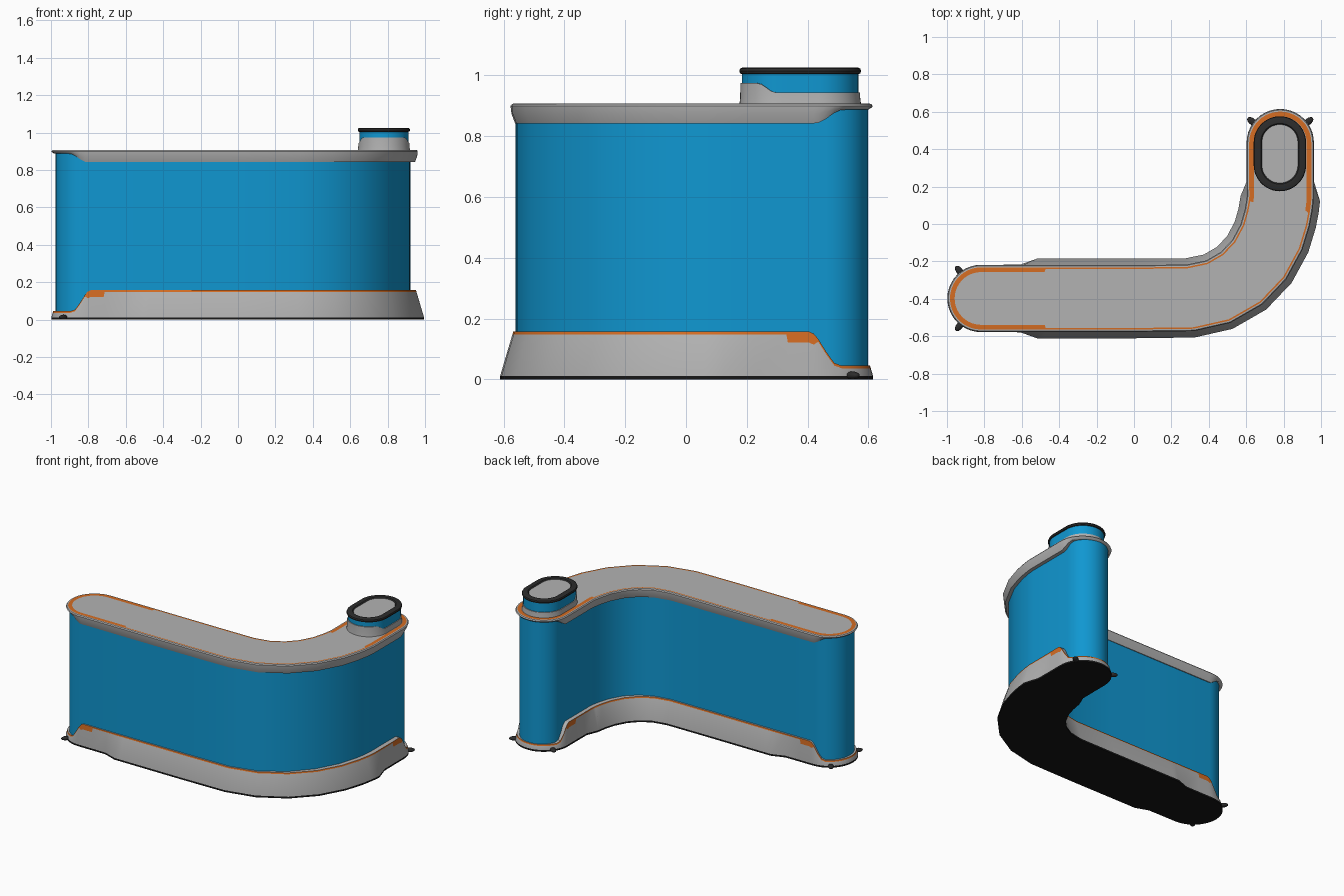
import bpy, bmesh, math
from mathutils import Vector

if "Cube" in bpy.data.objects:
    bpy.data.objects.remove(bpy.data.objects["Cube"])


def material(name, rgb):
    m = bpy.data.materials.new(name)
    m.diffuse_color = (*rgb, 1)
    m.use_nodes = True
    m.node_tree.nodes["Principled BSDF"].inputs["Base Color"].default_value = m.diffuse_color
    return m


GREY = material("light grey", (0.45, 0.45, 0.45))
BLUE = material("bright blue", (0.005, 0.31, 0.64))
ORANGE = material("orange trim", (0.66, 0.15, 0.016))
BLACK = material("black underside", (0.008, 0.008, 0.008))
DARK = material("dark rubber", (0.025, 0.025, 0.025))


def ramp(x, x0, x1, a, b):
    t = max(0, min(1, (x - x0) / (x1 - x0)))
    return a + (b - a) * t * t * (3 - 2 * t)


def stations(path, steps=20):
    """Walk round a path with rounded ends: (centre, direction, distance from end)."""
    pts = [Vector((x, y, 0)) for x, y in path]
    last = len(pts) - 1
    dist = [0]
    for a, b in zip(pts, pts[1:]):
        dist.append(dist[-1] + (b - a).length)
    right, tang = [], []
    for i in range(len(pts)):
        t = Vector()
        if i > 0:
            t += (pts[i] - pts[i - 1]).normalized()
        if i < last:
            t += (pts[i + 1] - pts[i]).normalized()
        t.normalize()
        tang.append(t)
        right.append(Vector((t.y, -t.x, 0)))
    out = []
    s = [min(d, dist[-1] - d) for d in dist]
    for sign, order in ((1, range(last + 1)), (-1, range(last, -1, -1))):
        for i in order:
            out.append((pts[i], right[i] * sign, s[i]))
        for k in range(1, steps):
            a = math.pi * k / steps
            n = (right[i] * math.cos(a) + tang[i] * math.sin(a)) * sign
            out.append((pts[i], n, -0.17 * math.sin(a)))
    return out


def loft(name, st, rings, bands, bottom, top):
    """Skin rings of (half width, height); each may be a number or a rule."""
    mats = []
    for m in bands + [bottom, top]:
        if m not in mats:
            mats.append(m)
    val = lambda f, q: f(*q) if callable(f) else f
    bm = bmesh.new()
    vs = []
    for h, z in rings:
        row = []
        for q in st:
            p = q[0] + q[1] * val(h, q)
            row.append(bm.verts.new((p.x, p.y, val(z, q))))
        vs.append(row)
    n = len(st)
    for j, m in enumerate(bands):
        for i in range(n):
            k = (i + 1) % n
            f = bm.faces.new((vs[j][i], vs[j][k], vs[j + 1][k], vs[j + 1][i]))
            f.material_index = mats.index(m)
    bm.faces.new(vs[0][::-1]).material_index = mats.index(bottom)
    bm.faces.new(vs[-1]).material_index = mats.index(top)
    me = bpy.data.meshes.new(name)
    bm.to_mesh(me)
    bm.free()
    for m in mats:
        me.materials.append(m)
    ob = bpy.data.objects.new(name, me)
    bpy.context.collection.objects.link(ob)
    bpy.context.view_layer.objects.active = ob
    bpy.ops.object.select_all(action='DESELECT')
    ob.select_set(True)
    bpy.ops.object.shade_smooth_by_angle(angle=math.radians(30))
    return ob


# Bent centre line shared by base, wall and cap
BEND = [(0.0, -0.398), (0.3, -0.395), (0.45, -0.362), (0.575, -0.29), (0.67, -0.19),
        (0.735, -0.07), (0.765, 0.03), (0.776, 0.09), (0.777, 0.095)]
END_S = [0, 0.015, 0.03, 0.1, 0.105, 0.21, 0.3]
START, FINISH = (-0.818, -0.398), (0.782, 0.435)
path = [(START[0] + d, START[1]) for d in END_S + [0.34, 0.346]] + BEND
path += [(FINISH[0], FINISH[1] - d) for d in reversed(END_S)]
outline = stations(path)

# Wall
wall_path = [(-0.815, -0.4), (-0.4, -0.4)] + BEND + [(0.78, 0.13), (0.78, 0.458)]
wall_half = lambda c, n, s: ramp(c.x, 0.35, 0.75, 0.16, 0.141)
loft("wall_panel", stations(wall_path), [(wall_half, 0.03), (wall_half, 0.89)],
     [BLUE], BLUE, BLUE)


# Flared base, low at both rounded ends
def foot(c, n, s):
    return ramp(s, 0.2, 0.3, 0.18, 0.213)


def base_top(c, n, s):
    return ramp(s, -0.07, 0.03, 0.045, 0.157)


def trim(c, n, s):
    deep = 0.036 if 0.01 < s < 0.102 else 0.009
    return base_top(c, n, s) - deep


def trim_half(c, n, s):
    t = (trim(c, n, s) - 0.012) / (base_top(c, n, s) - 0.012)
    return foot(c, n, s) * (1 - t) + 0.17 * t


loft("base_skirt", outline,
     [(foot, 0), (foot, 0.012), (trim_half, trim), (0.17, base_top),
      (0.13, base_top)],
     [BLACK, GREY, ORANGE, GREY], BLACK, GREY)


# Top cap with orange inlay, wide around the ends
def cap_low(c, n, s):
    return ramp(s, -0.085, 0.01, 0.887, 0.842)


def cap_mid(c, n, s):
    return cap_low(c, n, s) * 0.45 + 0.9 * 0.55


def inlay(c, n, s):
    return 0.141 if s < 0.343 else 0.158


loft("top_cap", outline,
     [(0.125, cap_low), (0.164, cap_low), (0.176, cap_mid), (0.179, 0.899),
      (0.174, 0.906), (0.166, 0.907), (inlay, 0.907), (0.12, 0.907)],
     [GREY, GREY, GREY, GREY, GREY, ORANGE, GREY], GREY, GREY)

# Raised pod on the short arm
pod = stations([(0.78, 0.315), (0.78, 0.345), (0.78, 0.375), (0.78, 0.436)], 24)


def collar_top(c, n, s):
    return ramp((c + n * 0.135).y, 0.235, 0.295, 0.974, 0.943)


loft("pod_collar", pod, [(0.14, 0.9), (0.137, 0.925), (0.136, collar_top), (0.12, collar_top)],
     [GREY, GREY, GREY], GREY, GREY)
loft("pod_body", pod, [(0.131, 0.91), (0.131, 1.01)], [BLUE], BLUE, BLUE)
loft("pod_rim", pod,
     [(0.13, 1.003), (0.137, 1.006), (0.14, 1.014), (0.137, 1.022), (0.13, 1.025),
      (0.102, 1.025), (0.096, 1.018)],
     [DARK] * 6, DARK, GREY)

# Small floor knobs at both ends
for (cx, cy), angles in ((START, (128, 232)), (FINISH, (37, 143))):
    for a in angles:
        r = math.radians(a)
        bpy.ops.mesh.primitive_uv_sphere_add(
            segments=16, ring_count=8, radius=1,
            location=(cx + 0.187 * math.cos(r), cy + 0.187 * math.sin(r), 0.013),
            rotation=(0, 0, r))
        ob = bpy.context.object
        ob.name = "floor_knob"
        ob.scale = (0.032, 0.018, 0.013)
        ob.data.materials.append(DARK)
        bpy.ops.object.shade_smooth()
